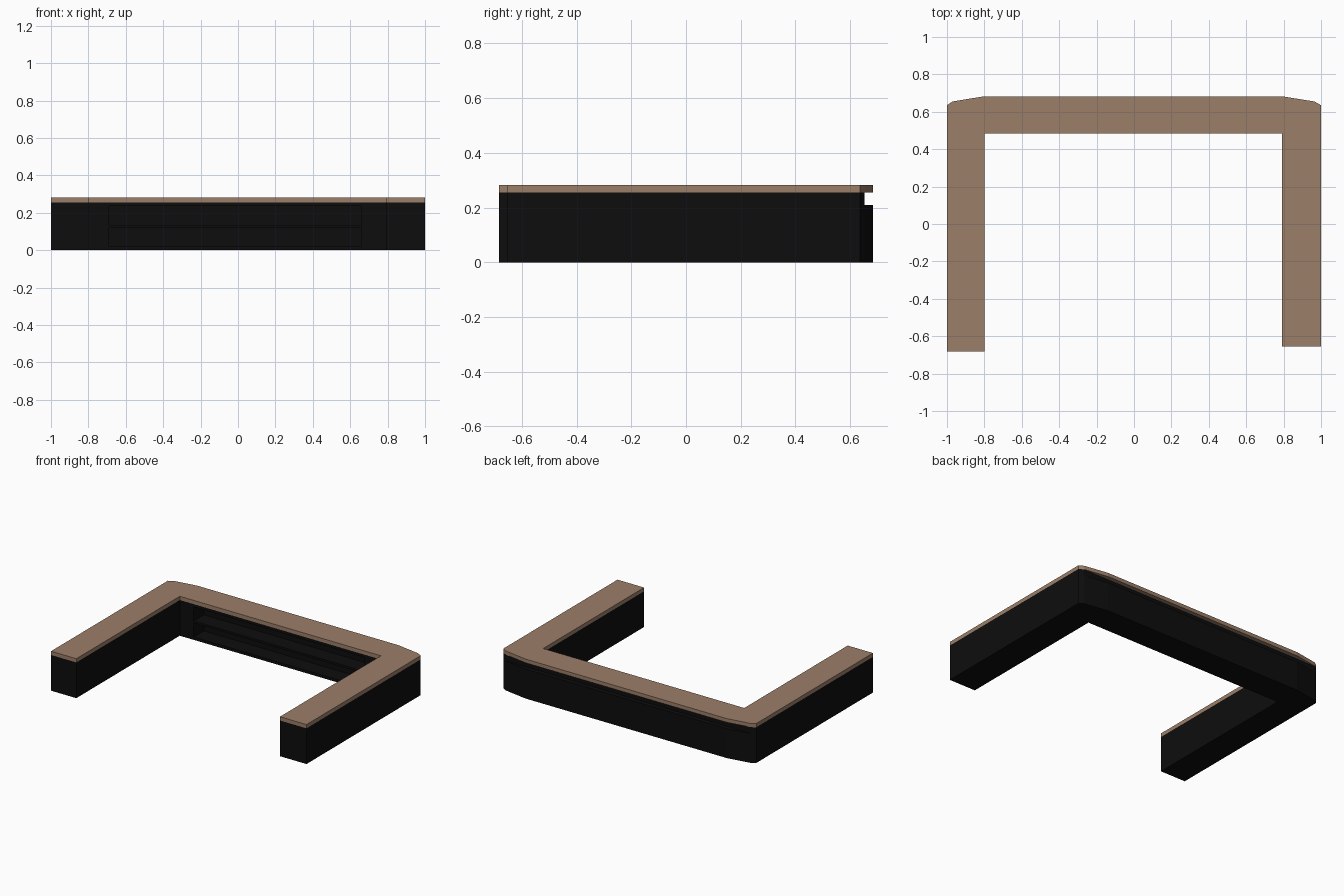
import bpy
import bmesh

cube = bpy.data.objects.get("Cube")
if cube:
    bpy.data.objects.remove(cube, do_unlink=True)


def material(name, colour):
    mat = bpy.data.materials.new(name)
    mat.use_nodes = True
    mat.diffuse_color = (*colour, 1)
    bsdf = next(n for n in mat.node_tree.nodes if n.type == "BSDF_PRINCIPLED")
    bsdf.inputs["Base Color"].default_value = (*colour, 1)
    return mat


def prism(name, outline, bottom, top, mat=None):
    """Extrude a flat outline between two heights."""
    bm = bmesh.new()
    face = bm.faces.new([bm.verts.new((x, y, bottom)) for x, y in outline])
    new = bmesh.ops.extrude_face_region(bm, geom=[face])["geom"]
    for v in new:
        if isinstance(v, bmesh.types.BMVert):
            v.co.z = top
    bmesh.ops.recalc_face_normals(bm, faces=bm.faces)
    mesh = bpy.data.meshes.new(name)
    bm.to_mesh(mesh)
    bm.free()
    if mat:
        mesh.materials.append(mat)
    obj = bpy.data.objects.new(name, mesh)
    bpy.context.collection.objects.link(obj)
    return obj


def cut(target, x0, x1, y0, y1, z0, z1):
    """Remove a box from the target."""
    cutter = prism("cutter", [(x0, y0), (x1, y0), (x1, y1), (x0, y1)], z0, z1)
    cutter.hide_render = True
    mod = target.modifiers.new("cut", "BOOLEAN")
    mod.operation = "DIFFERENCE"
    mod.solver = "EXACT"
    mod.object = cutter
    bpy.context.view_layer.objects.active = target
    bpy.ops.object.modifier_apply(modifier=mod.name)
    bpy.data.objects.remove(cutter, do_unlink=True)


black = material("matte black", (0.004, 0.004, 0.004))
wood = material("brown wood", (0.33, 0.21, 0.14))

# U-shaped plan with bevelled back corners and one slightly shorter arm
plan = [(-1, -0.683), (-0.8, -0.683), (-0.8, 0.485), (0.79, 0.485),
        (0.79, -0.655), (1, -0.655), (1, 0.635), (0.965, 0.655),
        (0.79, 0.683), (-0.8, 0.683), (-0.97, 0.655), (-1, 0.635)]
counter_height = 0.255

# Counter body and worktop
body = prism("counter_body", plan, 0, counter_height, black)
prism("worktop", plan, counter_height, 0.282, wood)

# Open shelves facing the inside
for low, high in ((0.02, 0.12), (0.135, 0.235)):
    cut(body, -0.69, 0.66, 0.4, 0.6, low, high)

# Shadow groove under the back edge of the worktop
cut(body, -1.1, 1.1, 0.652, 0.8, 0.21, 0.3)
